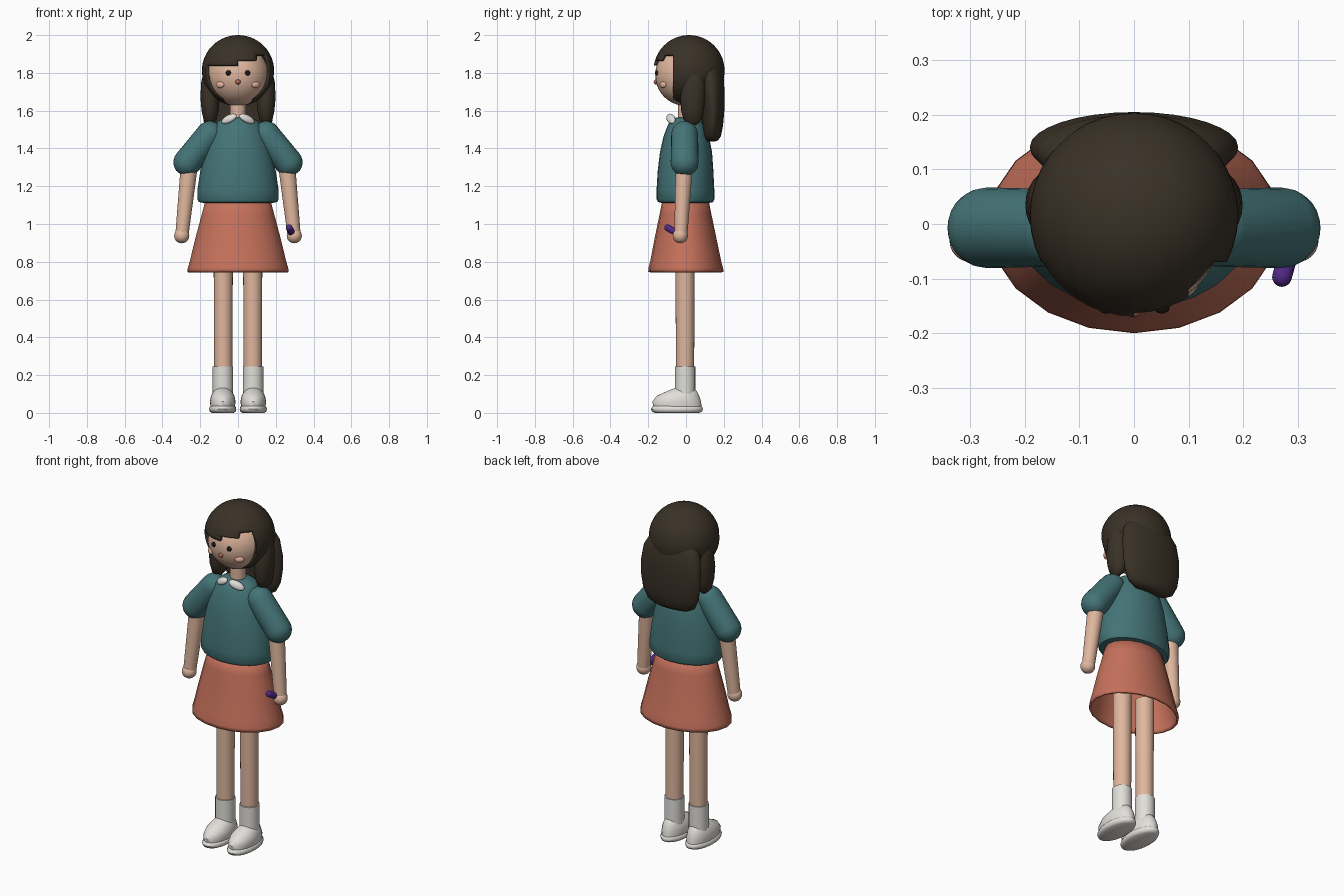
import bpy, bmesh, math
from mathutils import Vector

cube = bpy.data.objects.get("Cube")
if cube:
    bpy.data.objects.remove(cube, do_unlink=True)


def material(name, rgb):
    m = bpy.data.materials.new(name)
    m.use_nodes = True
    m.diffuse_color = (*rgb, 1)
    m.node_tree.nodes["Principled BSDF"].inputs["Base Color"].default_value = (*rgb, 1)
    return m


SKIN = material("skin", (0.74, 0.47, 0.34))
HAIR = material("dark brown hair", (0.042, 0.031, 0.020))
TEAL = material("teal cloth", (0.058, 0.175, 0.185))
CORAL = material("coral cloth", (0.56, 0.165, 0.105))
WHITE = material("off white", (0.76, 0.74, 0.70))
PURPLE = material("purple", (0.08, 0.021, 0.23))
BLACK = material("eye black", (0.012, 0.009, 0.008))
ROSE = material("nose rose", (0.42, 0.13, 0.09))
BLUSH = material("cheek blush", (0.78, 0.45, 0.34))


def finish(name, bm, mat):
    bmesh.ops.recalc_face_normals(bm, faces=bm.faces)
    me = bpy.data.meshes.new(name)
    bm.to_mesh(me)
    bm.free()
    me.materials.append(mat)
    ob = bpy.data.objects.new(name, me)
    bpy.context.collection.objects.link(ob)
    bpy.ops.object.select_all(action='DESELECT')
    ob.select_set(True)
    bpy.context.view_layer.objects.active = ob
    bpy.ops.object.shade_smooth_by_angle(angle=math.radians(45))
    return ob


def loft(name, rings, mat, sides=24, caps=True):
    """Skin elliptical rings, each given as (centre, half axis u, half axis v)."""
    bm = bmesh.new()
    loops = []
    for c, u, v in rings:
        angles = [2 * math.pi * i / sides for i in range(sides)]
        loops.append([bm.verts.new(c + u * math.sin(a) + v * math.cos(a)) for a in angles])
    for a, b in zip(loops, loops[1:]):
        for i in range(sides):
            j = (i + 1) % sides
            bm.faces.new((a[i], a[j], b[j], b[i]))
    if caps:
        bm.faces.new(loops[0])
        bm.faces.new(loops[-1])
    return finish(name, bm, mat)


def stack(name, x, rows, mat, sides=24, caps=True):
    """Horizontal rings from rows of (z, half width, front y, back y)."""
    rings = [(Vector((x, (f + b) / 2, z)), Vector((w, 0, 0)), Vector((0, (b - f) / 2, 0)))
             for z, w, f, b in rows]
    return loft(name, rings, mat, sides, caps)


def capsule(name, p0, p1, r0, r1, mat, round_ends=True):
    p0, p1 = Vector(p0), Vector(p1)
    d = (p1 - p0).normalized()
    u = d.cross(Vector((0, 1, 0))).normalized()
    v = d.cross(u)
    steps = [math.pi / 2 * k / 6 for k in range(6)] if round_ends else [0]
    rings = [(p0 - d * r0 * math.sin(t), u * r0 * math.cos(t), v * r0 * math.cos(t))
             for t in reversed(steps)]
    rings += [(p1 + d * r1 * math.sin(t), u * r1 * math.cos(t), v * r1 * math.cos(t))
              for t in steps]
    return loft(name, rings, mat)


def ball(name, loc, size, mat, rot=(0, 0, 0), seg=24):
    bpy.ops.mesh.primitive_uv_sphere_add(segments=seg, ring_count=seg // 2 + 4, location=loc, rotation=rot)
    ob = bpy.context.object
    ob.name = ob.data.name = name
    ob.scale = size
    ob.data.materials.append(mat)
    bpy.ops.object.shade_smooth_by_angle(angle=math.radians(45))
    return ob


# Clothes
stack("blouse", 0, [(1.112, 0.185, -0.13, 0.125), (1.116, 0.207, -0.148, 0.143),
                    (1.13, 0.215, -0.155, 0.15), (1.18, 0.215, -0.156, 0.15),
                    (1.28, 0.200, -0.15, 0.145), (1.38, 0.178, -0.138, 0.138),
                    (1.46, 0.152, -0.12, 0.122), (1.52, 0.126, -0.098, 0.10),
                    (1.55, 0.100, -0.08, 0.08), (1.565, 0.06, -0.05, 0.05)], TEAL)
skirt = stack("skirt", 0, [(0.745, 0.268, -0.2, 0.198), (0.765, 0.266, -0.199, 0.197),
                           (0.80, 0.256, -0.19, 0.187), (0.93, 0.224, -0.165, 0.16),
                           (1.05, 0.192, -0.14, 0.135), (1.14, 0.168, -0.122, 0.117)],
              CORAL, sides=20, caps=False)
hem = skirt.modifiers.new("cloth thickness", 'SOLIDIFY')
hem.thickness = 0.012
hem.offset = -1

# Head and neck
ball("head", (0, 0, 1.788), (0.162, 0.163, 0.163), SKIN, seg=32)
capsule("neck", (0, 0, 1.53), (0, 0, 1.68), 0.042, 0.042, SKIN, False)
ball("nose", (0, -0.160, 1.752), (0.014, 0.011, 0.013), ROSE, seg=16)

# Paired parts
for s, side in ((1, "left"), (-1, "right")):
    ball(side + "_eye", (s * 0.051, -0.154, 1.80), (0.014, 0.010, 0.014), BLACK, seg=16)
    ball(side + "_cheek", (s * 0.095, -0.122, 1.737), (0.026, 0.012, 0.017), BLUSH,
         (0, 0, s * 0.62), 16)
    ball(side + "_collar", (s * 0.047, -0.08, 1.557), (0.046, 0.017, 0.023), WHITE,
         (-0.6, s * 0.42, s * 0.35))
    capsule(side + "_sleeve", (s * 0.15, -0.007, 1.474), (s * 0.268, -0.007, 1.326), 0.071, 0.074, TEAL)
    capsule(side + "_arm", (s * 0.259, -0.01, 1.30), (s * 0.296, -0.027, 0.95), 0.045, 0.035, SKIN, False)
    ball(side + "_hand", (s * 0.298, -0.03, 0.938), (0.040, 0.040, 0.040), SKIN)
    capsule(side + "_leg", (s * 0.078, -0.005, 0.2), (s * 0.078, -0.005, 0.85), 0.048, 0.051, SKIN, False)
    capsule(side + "_sock", (s * 0.08, -0.005, 0.08), (s * 0.08, -0.005, 0.245), 0.054, 0.054, WHITE, False)
    stack(side + "_shoe", s * 0.081, [(0.03, 0.064, -0.172, 0.082), (0.06, 0.068, -0.178, 0.080),
                                      (0.09, 0.062, -0.155, 0.070), (0.115, 0.048, -0.10, 0.058),
                                      (0.132, 0.030, -0.06, 0.04), (0.139, 0.01, -0.03, 0.01)], WHITE)
    stack(side + "_sole", s * 0.081, [(0.0, 0.058, -0.165, 0.070), (0.008, 0.069, -0.18, 0.085),
                                      (0.02, 0.072, -0.186, 0.09), (0.032, 0.069, -0.18, 0.086),
                                      (0.038, 0.06, -0.17, 0.075)], WHITE)
    # Side lock of hair
    stack(side + "_hair_lock", s * 0.148, [(1.85, 0.01, 0.02, 0.05), (1.82, 0.032, 0.0, 0.08),
                                           (1.75, 0.047, -0.02, 0.1), (1.67, 0.051, -0.03, 0.1),
                                           (1.60, 0.045, -0.026, 0.095), (1.55, 0.034, -0.012, 0.085),
                                           (1.525, 0.012, 0.015, 0.055)], HAIR)

# Long hair at the back
stack("back_hair", 0, [(1.88, 0.08, 0.06, 0.14), (1.83, 0.145, 0.05, 0.182),
                       (1.77, 0.178, 0.06, 0.2), (1.68, 0.191, 0.075, 0.205),
                       (1.60, 0.19, 0.083, 0.203), (1.52, 0.178, 0.087, 0.196),
                       (1.465, 0.152, 0.09, 0.185), (1.443, 0.115, 0.1, 0.17),
                       (1.436, 0.05, 0.12, 0.15)], HAIR, sides=32)

# Hair cap, opened for the face below a stepped fringe
FACE_Y = -0.07


def fringe(x):
    return 1.84 if x < 0 else 1.868 if x < 0.1 else 1.897


bm = bmesh.new()
bmesh.ops.create_uvsphere(bm, u_segments=40, v_segments=28, radius=1)
bmesh.ops.scale(bm, vec=(0.191, 0.188, 0.188), verts=bm.verts)
bmesh.ops.translate(bm, vec=(0, 0.016, 1.812), verts=bm.verts)
cuts = [((0, FACE_Y, 0), (0, 1, 0)), ((0, 0, 0), (1, 0, 0)), ((0.1, 0, 0), (1, 0, 0))]
cuts += [((0, 0, fringe(x)), (0, 0, 1)) for x in (-0.1, 0.05, 0.15)]
for co, no in cuts:
    bmesh.ops.bisect_plane(bm, geom=bm.verts[:] + bm.edges[:] + bm.faces[:],
                           plane_co=co, plane_no=no, dist=0.0001)
opening = []
for f in bm.faces:
    c = f.calc_center_median()
    if c.y < FACE_Y and c.z < fringe(c.x):
        opening.append(f)
bmesh.ops.delete(bm, geom=opening, context='FACES')
cap = finish("hair_cap", bm, HAIR)
thick = cap.modifiers.new("hair thickness", 'SOLIDIFY')
thick.thickness = 0.018
thick.offset = -1

# Small tool held in the left hand
capsule("held_stick", (0.271, -0.097, 0.980), (0.288, -0.035, 0.945), 0.018, 0.018, PURPLE)
